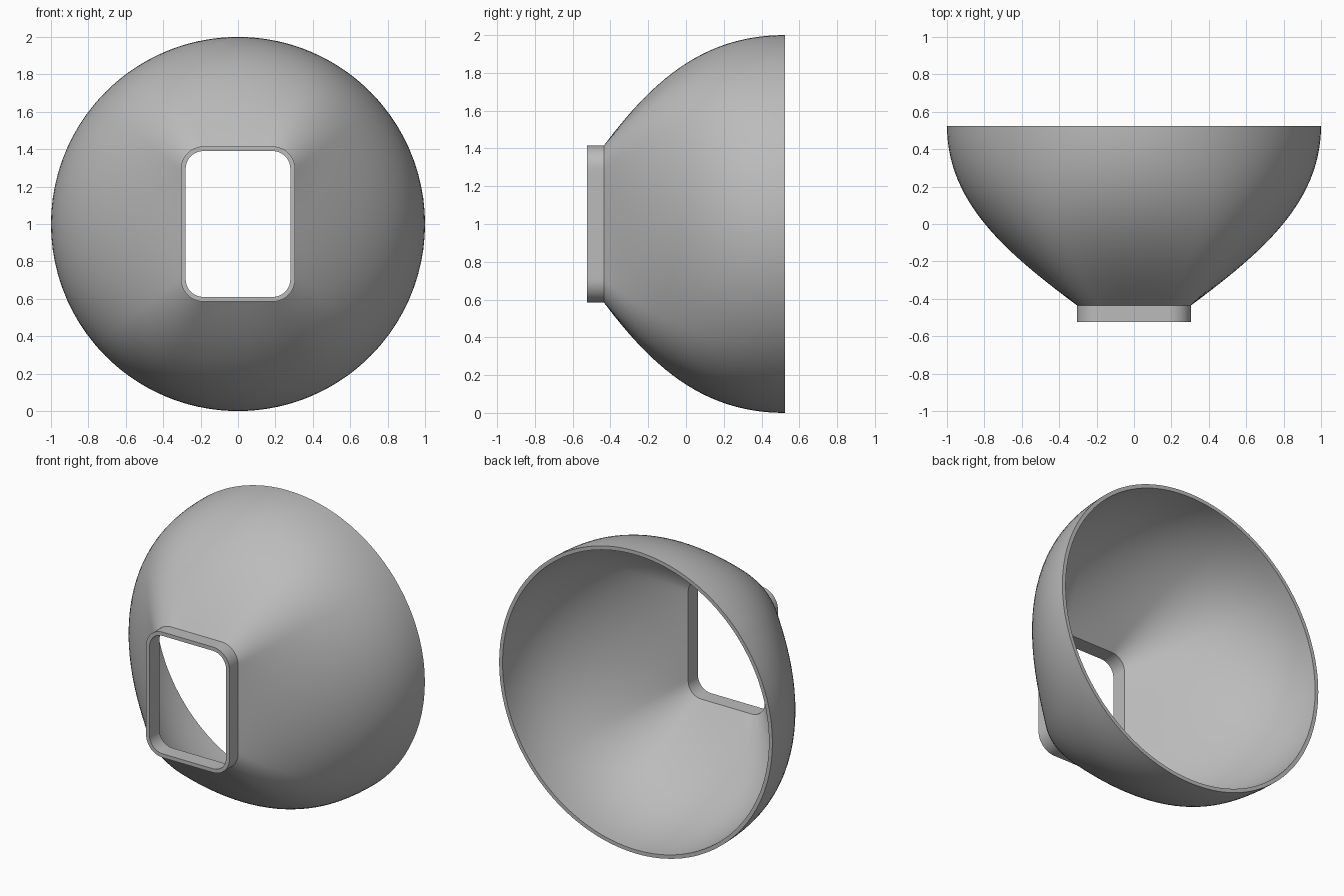
import bpy, bmesh, math
from mathutils import Vector

if "Cube" in bpy.data.objects:
    bpy.data.objects.remove(bpy.data.objects["Cube"], do_unlink=True)

WALL = 0.025
FRONT, NECK, BACK = -0.525, -0.435, 0.525
HALF_W, HALF_H, CORNER = 0.305, 0.415, 0.12
SIDES, STEPS, ARC = 10, 28, 10   # segments per straight, along the bowl, per corner


def opening(inset):
    """Rounded rectangle outline with outward normals and matching circle angles."""
    w, h, r = HALF_W - inset, HALF_H - inset, CORNER - inset
    a, b = HALF_W - CORNER, HALF_H - CORNER
    arc_len = CORNER * math.pi / 2
    quarter = a + b + arc_len
    first = []
    for i in range(SIDES):
        t = i / SIDES
        first.append((w, b * t, 0.0, b * t))
    for i in range(ARC + 1):
        t = i / ARC
        n = t * math.pi / 2
        first.append((a + r * math.cos(n), b + r * math.sin(n), n, b + arc_len * t))
    for i in range(1, SIDES + 1):
        t = i / SIDES
        first.append((a * (1 - t), h, math.pi / 2, b + arc_len + a * t))
    first = [(x, z, n, s / quarter * math.pi / 2) for x, z, n, s in first]
    # Mirror the first quarter around the outline
    left = [(-x, z, math.pi - n, math.pi - s) for x, z, n, s in reversed(first[:-1])]
    upper = first + left
    lower = [(x, -z, -n, -s) for x, z, n, s in reversed(upper[1:-1])]
    return upper + lower


def flat_ring(inset, y):
    return [Vector((x, y, z + 1)) for x, z, n, s in opening(inset)]


def bowl_rings(inset, start_y):
    """Rings blending from the rounded opening to the round rim."""
    rings = []
    for k in range(STEPS + 1):
        t = k / STEPS
        ring = []
        for x, z, n, s in opening(inset):
            c = Vector((math.cos(s), 0, math.sin(s)))
            p0 = Vector((x, start_y, z))
            p3 = c * (1 - inset) + Vector((0, BACK, 0))
            out = Vector((p3.x - x, 0, p3.z - z)).normalized()
            p1 = p0 + out * 0.36 + Vector((0, 0.27, 0))
            p2 = p3 - Vector((0, 0.42, 0))
            u = 1 - t
            p = p0 * u**3 + p1 * 3 * u * u * t + p2 * 3 * u * t * t + p3 * t**3
            ring.append(p + Vector((0, 0, 1)))
        rings.append(ring)
    return rings


# Closed shell section: collar outside, bowl outside, rim, bowl inside, collar inside
rings = [flat_ring(0, FRONT)]
rings += bowl_rings(0, NECK)
rings += reversed(bowl_rings(WALL, NECK + WALL / 2))
rings += [flat_ring(WALL, FRONT)]

bm = bmesh.new()
loops = [[bm.verts.new(p) for p in ring] for ring in rings]
for i, loop in enumerate(loops):
    following = loops[(i + 1) % len(loops)]
    for j in range(len(loop)):
        k = (j + 1) % len(loop)
        bm.faces.new((loop[j], loop[k], following[k], following[j]))
bmesh.ops.recalc_face_normals(bm, faces=bm.faces)
mesh = bpy.data.meshes.new("flared_bowl")
bm.to_mesh(mesh)
bm.free()

grey = bpy.data.materials.new("plain grey")
grey.use_nodes = True
colour = (0.5, 0.5, 0.5, 1)
grey.diffuse_color = colour
grey.node_tree.nodes["Principled BSDF"].inputs["Base Color"].default_value = colour
mesh.materials.append(grey)

bowl = bpy.data.objects.new("flared_bowl", mesh)
bpy.context.collection.objects.link(bowl)
bpy.context.view_layer.objects.active = bowl
bowl.select_set(True)
bpy.ops.object.shade_smooth_by_angle(angle=math.radians(25))
